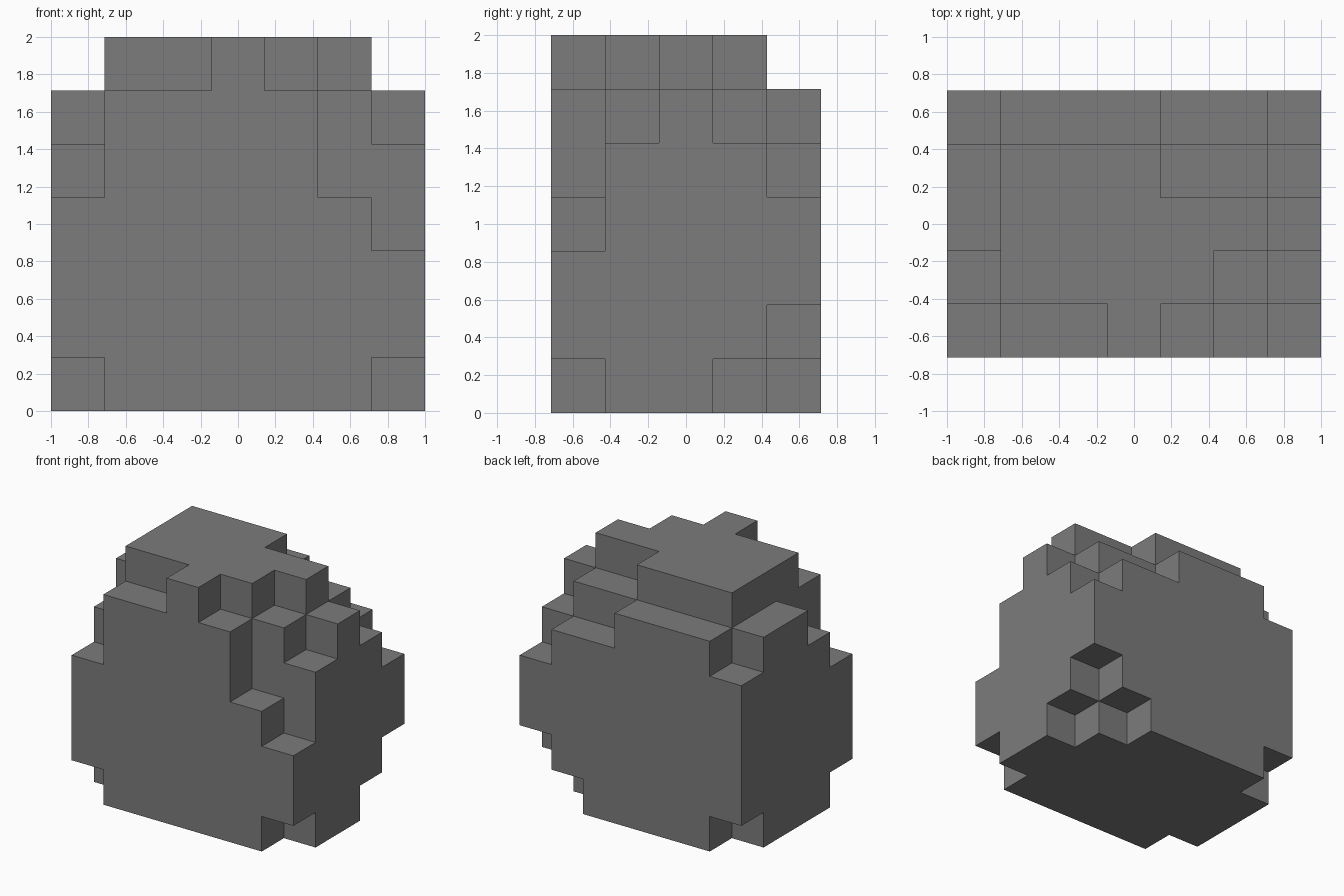
import bpy
import bmesh
import math
from mathutils import Vector

# Remove the default cube only
default_cube = bpy.data.objects.get("Cube")
if default_cube:
    bpy.data.objects.remove(default_cube, do_unlink=True)

# Stepped boulder: each row runs left to right in x, rows run front to back in y.
# Digits are the block heights at which each column ends and begins.
COLUMN_TOPS = ["4667643", "5777765", "6777776", "6777665", "5666554"]
COLUMN_BASES = ["1000001", "0000000", "0000000", "0000001", "1000012"]
WIDTH, DEPTH = len(COLUMN_TOPS[0]), len(COLUMN_TOPS)
BLOCK = 2 / WIDTH


def make_material(name, colour):
    mat = bpy.data.materials.new(name)
    mat.use_nodes = True
    mat.diffuse_color = colour
    mat.node_tree.nodes["Principled BSDF"].inputs["Base Color"].default_value = colour
    return mat


def filled_blocks():
    blocks = set()
    for y, (tops, bases) in enumerate(zip(COLUMN_TOPS, COLUMN_BASES)):
        for x, (top, base) in enumerate(zip(tops, bases)):
            blocks.update((x, y, z) for z in range(int(base), int(top)))
    return blocks


def add_outer_faces(bm, blocks):
    """Add one square for every block side that has no neighbour."""
    corners = {}

    def corner(point):
        key = tuple(round(value) for value in point)
        if key not in corners:
            x, y, z = key
            corners[key] = bm.verts.new(
                ((x - WIDTH / 2) * BLOCK, (y - DEPTH / 2) * BLOCK, z * BLOCK))
        return corners[key]

    half = Vector((0.5, 0.5, 0.5))
    for block in blocks:
        centre = Vector(block) + half
        for axis in range(3):
            for sign in (-1, 1):
                normal = Vector()
                normal[axis] = sign
                if tuple(int(b + n) for b, n in zip(block, normal)) in blocks:
                    continue
                side = Vector()
                side[(axis + 1) % 3] = 1
                up = normal.cross(side)
                ring = [-side - up, side - up, side + up, up - side]
                bm.faces.new([corner(centre + (normal + r) / 2) for r in ring])


# Boulder body, with flush squares merged into large flat faces
bm = bmesh.new()
add_outer_faces(bm, filled_blocks())
bmesh.ops.dissolve_limit(bm, angle_limit=math.radians(1),
                         verts=bm.verts[:], edges=bm.edges[:])
bmesh.ops.triangulate(bm, faces=[f for f in bm.faces if len(f.verts) > 4])

mesh = bpy.data.meshes.new("boulder")
bm.to_mesh(mesh)
bm.free()
mesh.materials.append(make_material("stone_grey", (0.2, 0.2, 0.2, 1)))
boulder = bpy.data.objects.new("boulder", mesh)
bpy.context.collection.objects.link(boulder)
